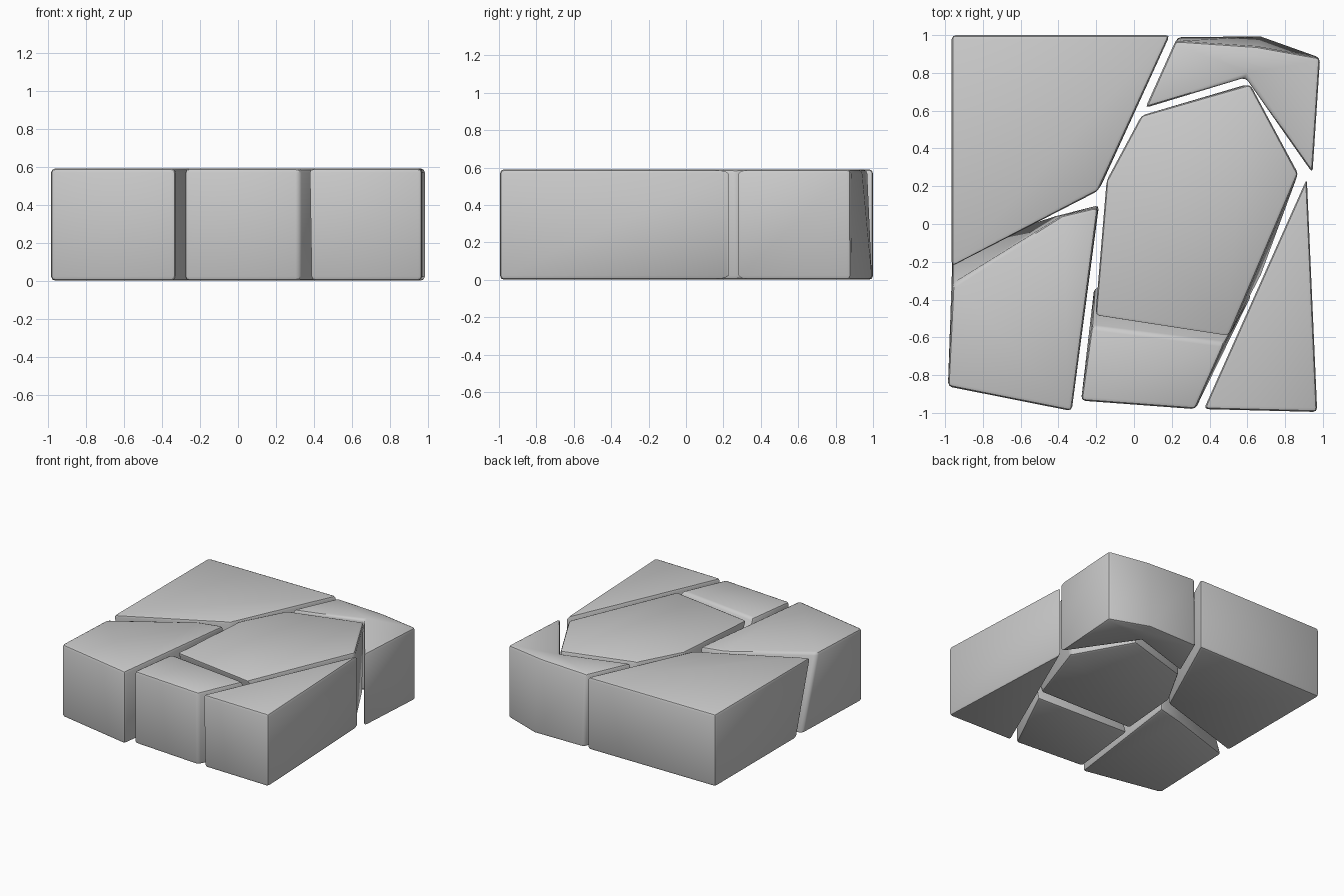
import bpy, math

if "Cube" in bpy.data.objects:
    bpy.data.objects.remove(bpy.data.objects["Cube"])

HEIGHT = 0.59
BEVEL = 0.022


def stone(name, top, bottom):
    """Loft a bottom outline to a top outline (counter-clockwise) and soften the edges."""
    n = len(top)
    verts = [(x, y, 0) for x, y in bottom] + [(x, y, HEIGHT) for x, y in top]
    faces = [tuple(reversed(range(n))), tuple(range(n, 2 * n))]
    faces += [(i, (i + 1) % n, n + (i + 1) % n, n + i) for i in range(n)]
    mesh = bpy.data.meshes.new(name)
    mesh.from_pydata(verts, [], faces)
    obj = bpy.data.objects.new(name, mesh)
    bpy.context.collection.objects.link(obj)
    bevel = obj.modifiers.new("soft_edges", "BEVEL")
    bevel.width = BEVEL
    bevel.segments = 2
    bevel.limit_method = "ANGLE"
    bevel.angle_limit = math.radians(18)
    bpy.ops.object.select_all(action="DESELECT")
    obj.select_set(True)
    bpy.context.view_layer.objects.active = obj
    bpy.ops.object.modifier_apply(modifier=bevel.name)
    bpy.ops.object.shade_smooth_by_angle(angle=math.radians(35))
    return obj


# large back left slab, undercut along its front edge
stone("back_left_stone",
      [(-0.965, -0.23), (-0.19, 0.175), (0.19, 1.0), (-0.965, 1.0)],
      [(-0.965, -0.05), (-0.18, 0.19), (0.19, 1.0), (-0.965, 1.0)])

# front left slab, its back face leans outward to the base
stone("front_left_stone",
      [(-0.985, -0.86), (-0.33, -0.99), (-0.19, 0.09), (-0.38, 0.045), (-0.96, -0.32)],
      [(-0.985, -0.86), (-0.33, -0.99), (-0.185, 0.10), (-0.42, 0.04), (-0.96, -0.13)])

# central six-sided slab, undercut at the front
stone("centre_stone",
      [(-0.205, -0.49), (0.50, -0.60), (0.87, 0.265), (0.615, 0.74), (0.04, 0.575), (-0.145, 0.23)],
      [(-0.185, -0.27), (0.67, -0.28), (0.86, 0.28), (0.60, 0.74), (0.05, 0.575), (-0.14, 0.24)])

# small front slab, its back face slopes down under the centre
stone("front_stone",
      [(-0.28, -0.935), (0.325, -0.98), (0.48, -0.63), (-0.225, -0.54)],
      [(-0.28, -0.935), (0.325, -0.98), (0.63, -0.36), (-0.21, -0.33)])

# tapering front right slab
stone("front_right_stone",
      [(0.37, -0.98), (0.97, -0.995), (0.915, 0.24)],
      [(0.38, -0.98), (0.97, -0.995), (0.915, 0.24)])

# notched back right slab wrapping the centre
stone("back_right_stone",
      [(0.59, 0.775), (0.945, 0.27), (0.985, 0.88), (0.65, 0.94), (0.22, 0.97), (0.06, 0.615)],
      [(0.59, 0.79), (0.945, 0.27), (0.985, 0.88), (0.67, 0.995), (0.23, 0.99), (0.07, 0.625)])
